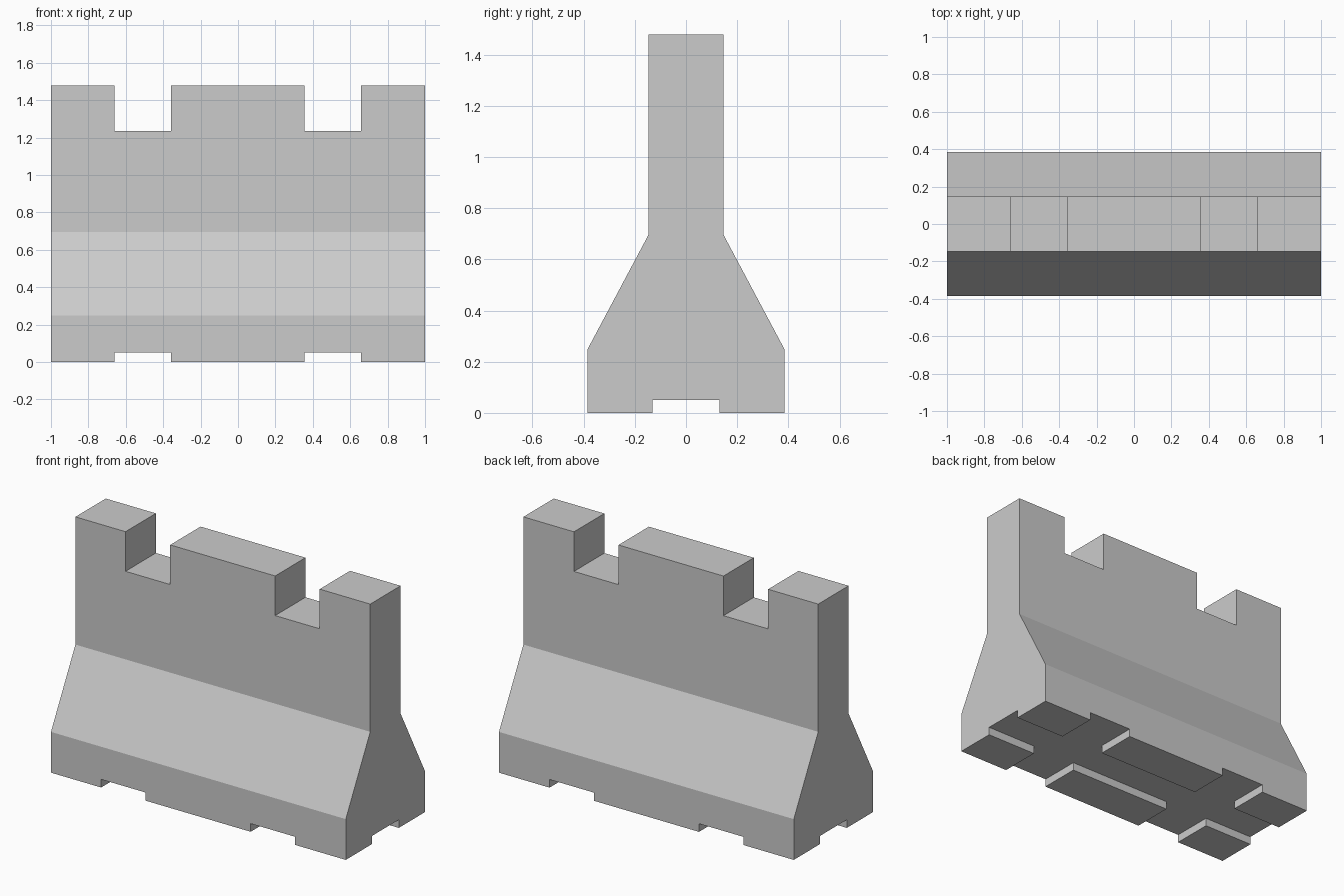
import bpy, bmesh

if "Cube" in bpy.data.objects:
    bpy.data.objects.remove(bpy.data.objects["Cube"])

NOTCHES = [(-0.66, -0.357), (0.355, 0.657)]   # x ranges of the fork slots
HALF_GROOVE, GROOVE_TOP = 0.13, 0.05
NOTCH_FLOOR, TOP = 1.235, 1.478


def extrude_profile(name, profile, x0, x1):
    """Prism from a (y, z) outline swept along x."""
    bm = bmesh.new()
    face = bm.faces.new([bm.verts.new((x0, y, z)) for y, z in profile])
    ext = bmesh.ops.extrude_face_region(bm, geom=[face])
    moved = [v for v in ext["geom"] if isinstance(v, bmesh.types.BMVert)]
    bmesh.ops.translate(bm, verts=moved, vec=(x1 - x0, 0, 0))
    bmesh.ops.recalc_face_normals(bm, faces=bm.faces)
    mesh = bpy.data.meshes.new(name)
    bm.to_mesh(mesh)
    bm.free()
    obj = bpy.data.objects.new(name, mesh)
    bpy.context.collection.objects.link(obj)
    return obj


def cut_box(target, x0, x1, half_y, z0, z1):
    """Subtract a box from the target, then discard the cutter."""
    box = [(-half_y, z0), (half_y, z0), (half_y, z1), (-half_y, z1)]
    cutter = extrude_profile("cutter", box, x0, x1)
    cutter.hide_render = True
    mod = target.modifiers.new("cut", 'BOOLEAN')
    mod.operation, mod.solver, mod.object = 'DIFFERENCE', 'EXACT', cutter
    bpy.context.view_layer.objects.active = target
    bpy.ops.object.modifier_apply(modifier=mod.name)
    bpy.data.objects.remove(cutter)


# Barrier body: wide base, sloped shoulders, narrow upright wall
right = [(0.384, 0), (0.384, 0.25), (0.147, 0.695), (0.147, TOP)]
left = [(-y, z) for y, z in reversed(right)]
barrier = extrude_profile("barrier_body", right + left, -1, 1)

# Lifting notches in the top edge and matching channels under the base
for x0, x1 in NOTCHES:
    cut_box(barrier, x0, x1, 0.5, NOTCH_FLOOR, TOP + 0.1)
    cut_box(barrier, x0, x1, 0.5, -0.1, GROOVE_TOP)

# Drainage channel along the full length of the base
cut_box(barrier, -1.1, 1.1, HALF_GROOVE, -0.1, GROOVE_TOP)
